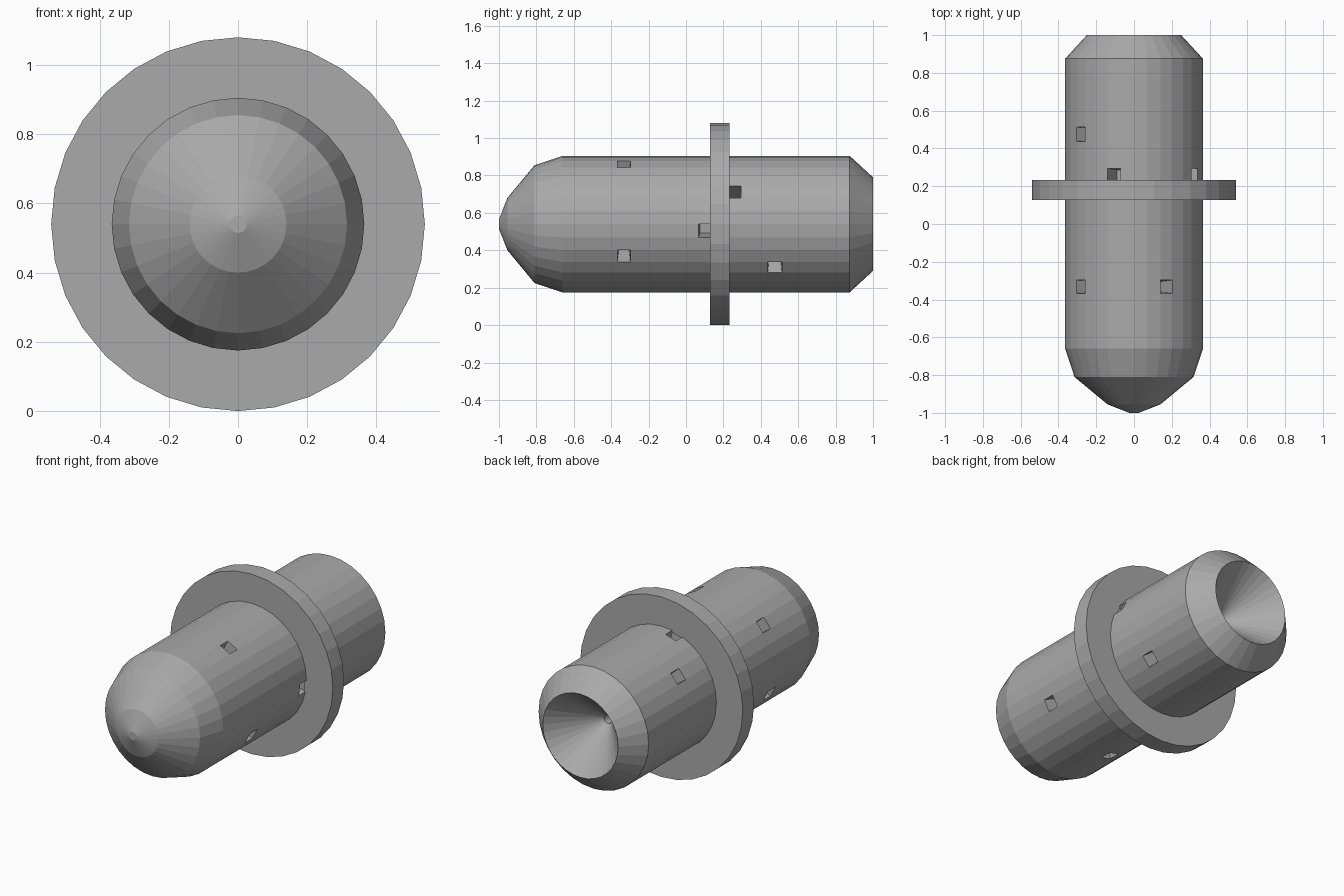
import bpy, bmesh, math
from mathutils import Vector

if "Cube" in bpy.data.objects:
    bpy.data.objects.remove(bpy.data.objects["Cube"])

N = 32          # sides of every round part
CZ = 0.54       # height of the long axis
R = 0.365       # body radius

grey = bpy.data.materials.new("mid grey")
grey.diffuse_color = (0.4, 0.4, 0.4, 1)
grey.use_nodes = True
grey.node_tree.nodes["Principled BSDF"].inputs["Base Color"].default_value = grey.diffuse_color


def lathe(profile, closed=False):
    """Revolve (y, radius) points round the long axis; faces[k][i] = band k, side i."""
    bm = bmesh.new()
    rings = [[bm.verts.new((r * math.cos(2 * math.pi * i / N), y,
                            CZ + r * math.sin(2 * math.pi * i / N)))
              for i in range(N)] for y, r in profile]
    count = len(rings) if closed else len(rings) - 1
    faces = []
    for k in range(count):
        a, b = rings[k], rings[(k + 1) % len(rings)]
        faces.append([bm.faces.new((a[i], b[i], b[(i + 1) % N], a[(i + 1) % N]))
                      for i in range(N)])
    if not closed:
        bm.faces.new(rings[0])
        bm.faces.new(rings[-1])
    bmesh.ops.recalc_face_normals(bm, faces=bm.faces[:])
    return bm, faces


def finish(bm, name):
    me = bpy.data.meshes.new(name)
    bm.to_mesh(me)
    bm.free()
    me.materials.append(grey)
    ob = bpy.data.objects.new(name, me)
    bpy.context.collection.objects.link(ob)
    return ob


# Body: domed nose, straight barrel split at the slot rows, chamfered tail, funnel
slot_rows = {-0.367: (-0.297, (5, 12, 18, 22, 29)),
             0.066: (0.138, (31,)),
             0.225: (0.295, (2, 9)),
             0.437: (0.513, (12, 28))}
profile = [(-1.0, 0.025), (-0.955, 0.14), (-0.81, 0.315), (-0.66, R)]
for y0, (y1, _) in slot_rows.items():
    profile += [(y0, R), (y1, R)]
profile += [(0.875, R), (1.0, 0.25), (0.74, 0.025), (0.68, 0.025)]
bm, bands = lathe(profile)

# Small tapered slots sunk into single sides of the barrel
for row, (y0, (y1, sides)) in enumerate(slot_rows.items()):
    for s in sides:
        face = bands[4 + 2 * row][s]
        inward = -face.normal.copy()
        new = bmesh.ops.extrude_discrete_faces(bm, faces=[face])["faces"][0]
        c = new.calc_center_median()
        for v in new.verts:
            v.co = c + (v.co - c) * 0.75 + inward * 0.14
finish(bm, "body")

# Flange ring round the barrel
bm, _ = lathe([(0.127, 0.54), (0.233, 0.54), (0.233, R - 0.01), (0.127, R - 0.01)], closed=True)
finish(bm, "flange")
